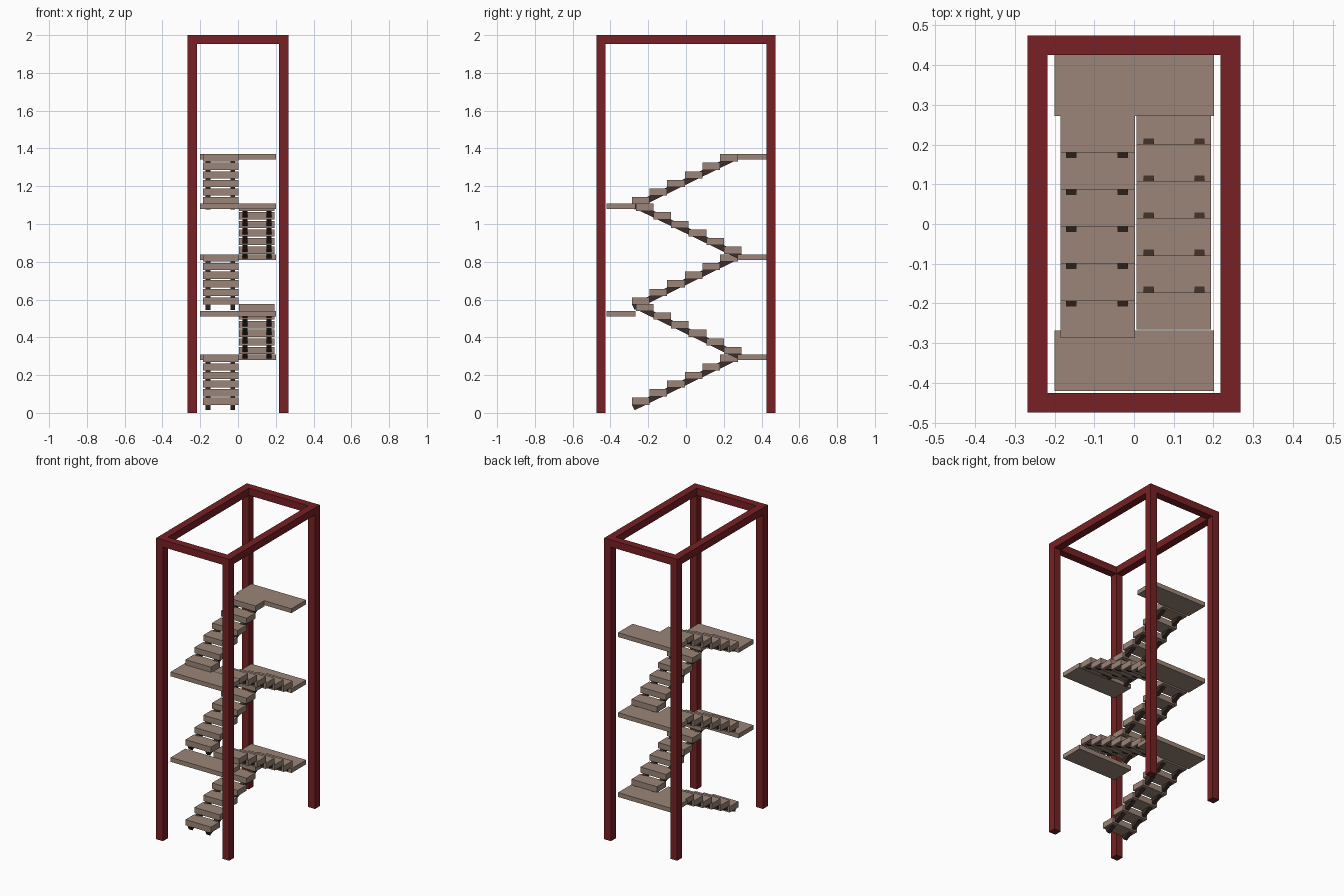
import bpy, math
from mathutils import Matrix

if "Cube" in bpy.data.objects:
    bpy.data.objects.remove(bpy.data.objects["Cube"])


def material(name, rgb):
    m = bpy.data.materials.new(name)
    m.diffuse_color = (*rgb, 1)
    m.use_nodes = True
    m.node_tree.nodes["Principled BSDF"].inputs["Base Color"].default_value = m.diffuse_color
    return m


RED = material("dark red paint", (0.185, 0.0145, 0.017))
TAN = material("tan tread", (0.328, 0.235, 0.188))
DARK = material("dark brown", (0.045, 0.027, 0.021))


def prism(name, pts, x0, x1, mat):
    """Extrude a (y, z) outline along x."""
    n = len(pts)
    verts = [(x0, y, z) for y, z in pts] + [(x1, y, z) for y, z in pts]
    faces = [tuple(range(n))[::-1], tuple(range(n, 2 * n))]
    faces += [(i, (i + 1) % n, n + (i + 1) % n, n + i) for i in range(n)]
    area = sum(pts[i][0] * pts[(i + 1) % n][1] - pts[(i + 1) % n][0] * pts[i][1] for i in range(n))
    if area < 0:
        faces = [f[::-1] for f in faces]
    me = bpy.data.meshes.new(name)
    me.from_pydata(verts, [], faces)
    me.materials.append(mat)
    ob = bpy.data.objects.new(name, me)
    bpy.context.collection.objects.link(ob)
    return ob


def box(name, x0, x1, y0, y1, z0, z1, mat):
    return prism(name, [(y0, z0), (y1, z0), (y1, z1), (y0, z1)], x0, x1, mat)


# Frame: four posts and a ring of top beams
X, Y, T = 0.268, 0.475, 0.05
for sx in (-1, 1):
    xa, xb = sorted((sx * X, sx * (X - T)))
    for sy in (-1, 1):
        ya, yb = sorted((sy * Y, sy * (Y - T)))
        box("frame_post", xa, xb, ya, yb, 0, 2, RED)
    box("top_side_beam", xa, xb, -Y + T, Y - T, 1.952, 2, RED)
for sy in (-1, 1):
    ya, yb = sorted((sy * Y, sy * (Y - T)))
    box("top_end_beam", -X + T, X - T, ya, yb, 1.952, 2, RED)

# Landings
for top in (0.308, 0.839, 1.37):
    box("back_landing", -0.2, 0.202, 0.272, 0.425, top - 0.029, top, TAN)
for top in (0.54, 1.108):
    box("front_landing", -0.2, 0.202, -0.421, -0.268, top - 0.029, top, TAN)

# Flights: six treads on two sloping stringers
RUN, RISE, THICK = 0.0935, 0.0455, 0.038


def flight(top, x0, x1, stringers, back_to_front):
    def pt(y, z):
        return (0.008 - y if back_to_front else y, z + top - 0.308)
    for i in range(6):
        y, z = -0.287 + i * RUN, 0.308 - (5 - i) * RISE
        prism("tread", [pt(y, z - THICK), pt(y + RUN, z - THICK), pt(y + RUN, z), pt(y, z)], x0, x1, TAN)
    outline = [pt(-0.272, 0.014), pt(0.272, 0.279), pt(0.259, 0.308), pt(-0.286, 0.042)]
    for a in stringers:
        prism("stringer", outline, a, a + 0.026, DARK)


for top in (0.308, 0.839, 1.37):
    flight(top, -0.185, 0.002, (-0.171, -0.041), False)
for top in (0.577, 1.108):
    flight(top, 0.006, 0.194, (0.024, 0.152), True)
